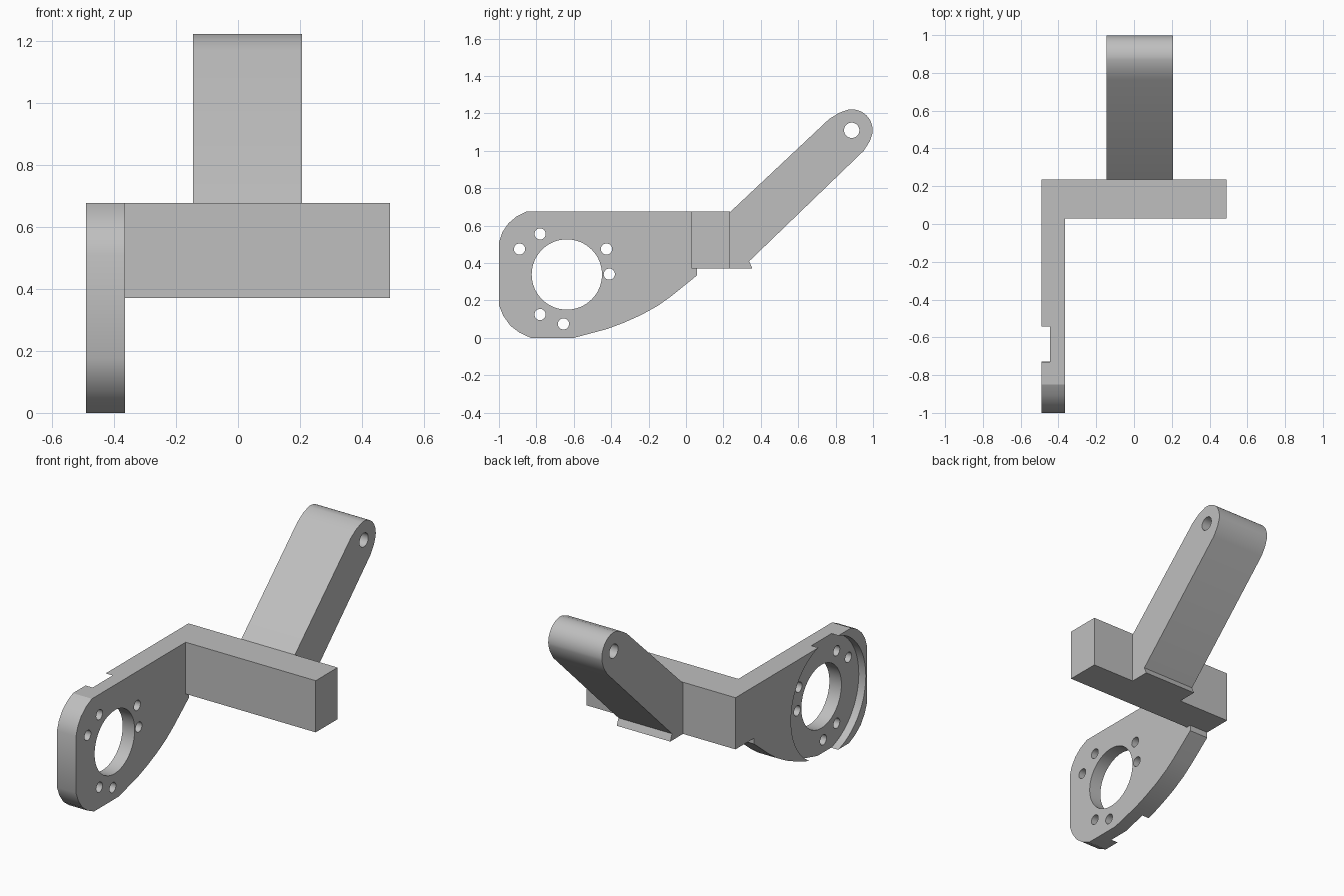
import bpy, bmesh
from math import radians, cos, sin, pi

cube = bpy.data.objects.get("Cube")
if cube:
    bpy.data.objects.remove(cube, do_unlink=True)

grey = bpy.data.materials.new("plain_grey")
grey.use_nodes = True
grey.diffuse_color = (0.52, 0.52, 0.52, 1)
grey.node_tree.nodes["Principled BSDF"].inputs["Base Color"].default_value = (0.52, 0.52, 0.52, 1)


def prism(name, outline, x0, x1):
    """Extrude a (y, z) outline from x0 to x1."""
    bm = bmesh.new()
    face = bm.faces.new([bm.verts.new((x0, y, z)) for y, z in outline])
    moved = bmesh.ops.extrude_face_region(bm, geom=[face])["geom"]
    verts = [v for v in moved if isinstance(v, bmesh.types.BMVert)]
    bmesh.ops.translate(bm, verts=verts, vec=(x1 - x0, 0, 0))
    bmesh.ops.recalc_face_normals(bm, faces=bm.faces[:])
    mesh = bpy.data.meshes.new(name)
    bm.to_mesh(mesh)
    bm.free()
    mesh.materials.append(grey)
    obj = bpy.data.objects.new(name, mesh)
    bpy.context.collection.objects.link(obj)
    return obj


def arc(cy, cz, r, start, end, n):
    """Points along a circular arc, angles in degrees."""
    angles = [radians(start + (end - start) * i / n) for i in range(n + 1)]
    return [(cy + r * cos(a), cz + r * sin(a)) for a in angles]


def bore(obj, cy, cz, r, x0, x1, sides=32):
    """Cut a round hole along x and remove the cutter."""
    cutter = prism("cutter", arc(cy, cz, r, 0, 360, sides)[:-1], x0, x1)
    cutter.hide_render = True
    mod = obj.modifiers.new("bore", "BOOLEAN")
    mod.operation = "DIFFERENCE"
    mod.solver = "EXACT"
    mod.object = cutter
    bpy.context.view_layer.objects.active = obj
    bpy.ops.object.modifier_apply(modifier=mod.name)
    bpy.data.objects.remove(cutter, do_unlink=True)


def smooth(obj):
    bpy.ops.object.select_all(action="DESELECT")
    obj.select_set(True)
    bpy.context.view_layer.objects.active = obj
    bpy.ops.object.shade_smooth_by_angle(angle=radians(25))


# Side plate with rounded front corners and a curved belly
BAR_FRONT, BAR_BACK, BAR_LOW, TOP = 0.03, 0.235, 0.37, 0.677
LEFT, PLATE_IN = -0.49, -0.365
plate_outline = [
    (BAR_FRONT, TOP), (-0.85, TOP), (-0.905, 0.65), (-0.95, 0.612), (-0.982, 0.565), (-1, 0.51),
    (-1, 0.175), (-0.977, 0.118), (-0.94, 0.066), (-0.89, 0.028), (-0.83, 0),
    (-0.6, 0), (-0.42, 0.048), (-0.33, 0.082), (-0.24, 0.122), (-0.15, 0.172), (-0.08, 0.222),
    (0.06, 0.335), (0.06, BAR_LOW), (BAR_FRONT, BAR_LOW)]
plate = prism("side_plate", plate_outline, LEFT, PLATE_IN)

# Round recess on the outer face, central opening and screw holes
CY, CZ = -0.637, 0.339
bore(plate, CY, CZ, 0.351, LEFT - 0.1, LEFT + 0.046, 96)
bore(plate, CY, CZ, 0.188, LEFT - 0.1, PLATE_IN + 0.1, 64)
for y, z in [(-0.89, 0.475), (-0.78, 0.556), (-0.425, 0.475),
             (-0.41, 0.341), (-0.78, 0.125), (-0.655, 0.075)]:
    bore(plate, y, z, 0.03, LEFT - 0.1, PLATE_IN + 0.1, 24)
smooth(plate)

# Cross bar
prism("cross_bar", [(BAR_FRONT, BAR_LOW), (BAR_BACK, BAR_LOW),
                    (BAR_BACK, TOP), (BAR_FRONT, TOP)], LEFT, -LEFT)

# Slanted arm with a rounded end and a small lip at its foot
PIVOT = (0.886, 1.11)
arm_outline = [(BAR_BACK, BAR_LOW), (0.355, BAR_LOW), (0.338, 0.41), (0.95, 1.0), (0.982, 1.05)]
arm_outline += arc(*PIVOT, 0.112, -8, 98, 14)
arm_outline += [(0.82, 1.204), (0.765, 1.17), (BAR_BACK, 0.672)]
arm = prism("slanted_arm", arm_outline, -0.145, 0.207)
bore(arm, *PIVOT, 0.041, -0.3, 0.4)
smooth(arm)
